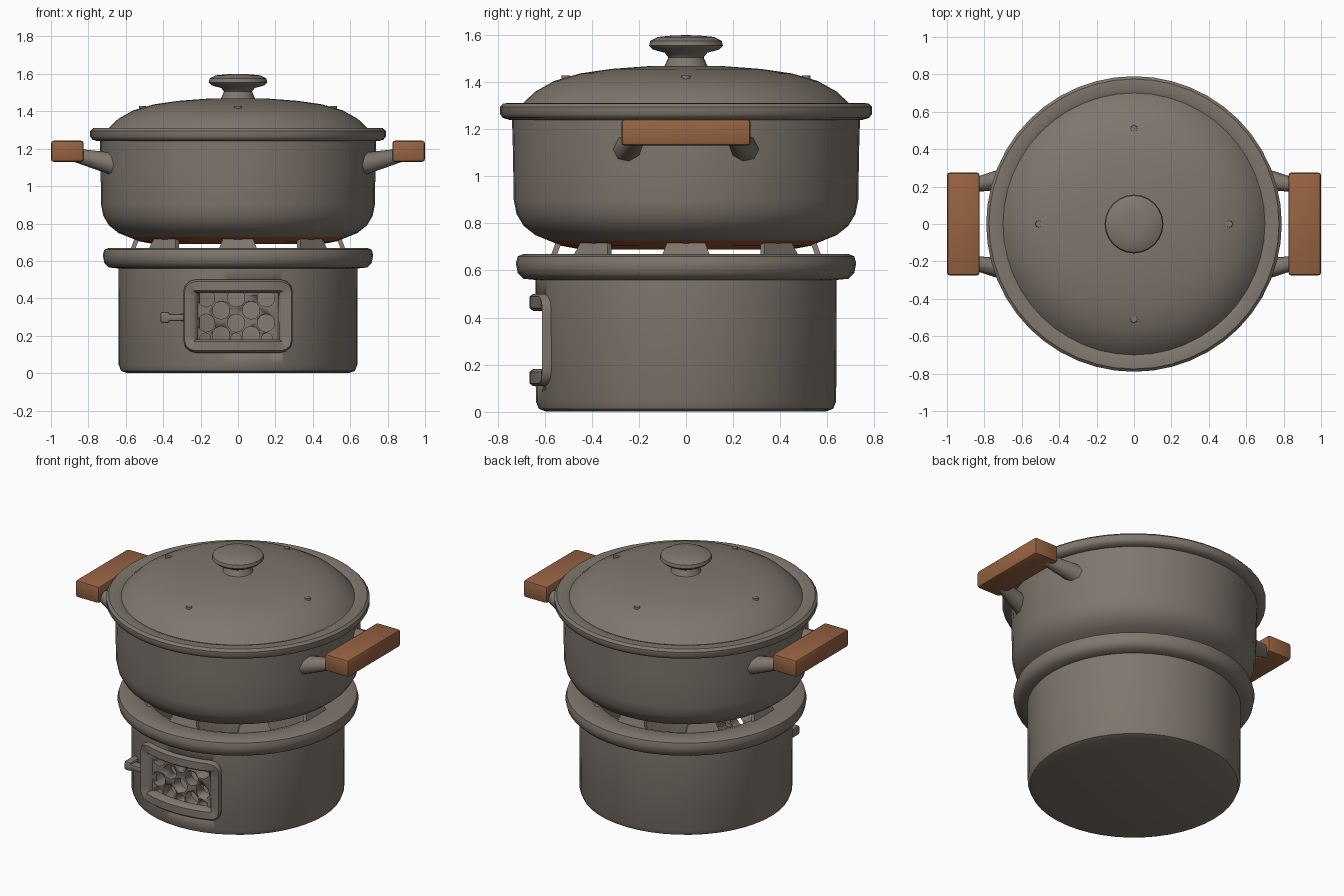
import bpy, bmesh, math
from mathutils import Vector, Matrix

if "Cube" in bpy.data.objects:
    bpy.data.objects.remove(bpy.data.objects["Cube"])


def material(name, rgb):
    m = bpy.data.materials.new(name)
    m.diffuse_color = (*rgb, 1)
    m.use_nodes = True
    m.node_tree.nodes["Principled BSDF"].inputs["Base Color"].default_value = m.diffuse_color
    return m


CLAY = material("warm grey clay", (0.215, 0.185, 0.155))
WOOD = material("brown wood", (0.31, 0.125, 0.055))
EMBER = material("ember orange", (0.30, 0.085, 0.03))


def finish(name, bm, mat, smooth=40):
    bmesh.ops.recalc_face_normals(bm, faces=bm.faces[:])
    me = bpy.data.meshes.new(name)
    bm.to_mesh(me)
    bm.free()
    ob = bpy.data.objects.new(name, me)
    bpy.context.collection.objects.link(ob)
    me.materials.append(mat)
    if smooth:
        bpy.ops.object.select_all(action='DESELECT')
        bpy.context.view_layer.objects.active = ob
        ob.select_set(True)
        bpy.ops.object.shade_smooth_by_angle(angle=math.radians(smooth))
    return ob


def lathe(name, profile, mat, sides=48, smooth=40):
    """Spin an (r, z) profile around the z axis."""
    bm = bmesh.new()
    vs = [bm.verts.new((r, 0, z)) for r, z in profile]
    es = [bm.edges.new(p) for p in zip(vs, vs[1:])]
    bmesh.ops.spin(bm, geom=vs + es, cent=(0, 0, 0), axis=(0, 0, 1),
                   angle=2 * math.pi, steps=sides, use_merge=False)
    bmesh.ops.remove_doubles(bm, verts=bm.verts[:], dist=1e-4)
    return finish(name, bm, mat, smooth)


def box(name, lo, hi, mat, bevel=0.0):
    lo, hi = Vector(lo), Vector(hi)
    bm = bmesh.new()
    bmesh.ops.create_cube(bm, size=1, matrix=Matrix.Translation((lo + hi) / 2)
                          @ Matrix.Diagonal((*(hi - lo), 1)))
    if bevel:
        bmesh.ops.bevel(bm, geom=bm.edges[:], offset=bevel, segments=2,
                        profile=0.5, affect='EDGES')
    return finish(name, bm, mat)


def tube(name, a, b, r1, r2, mat, sides=8):
    """Tapered rod from a to b."""
    a, b = Vector(a), Vector(b)
    rot = (b - a).to_track_quat('Z', 'Y').to_matrix().to_4x4()
    bm = bmesh.new()
    bmesh.ops.create_cone(bm, cap_ends=True, segments=sides, radius1=r1, radius2=r2,
                          depth=(b - a).length,
                          matrix=Matrix.Translation((a + b) / 2) @ rot)
    return finish(name, bm, mat, 50)


def cut(target, cutter):
    mod = target.modifiers.new("cut", 'BOOLEAN')
    mod.operation, mod.solver, mod.object = 'DIFFERENCE', 'EXACT', cutter
    bpy.context.view_layer.objects.active = target
    bpy.ops.object.modifier_apply(modifier=mod.name)
    bpy.data.objects.remove(cutter)


# Stove body: hollow bucket with a thick rim
stove = lathe("stove_body", [
    (0, 0), (0.59, 0), (0.625, 0.012), (0.638, 0.045), (0.64, 0.56), (0.69, 0.565),
    (0.715, 0.59), (0.723, 0.63), (0.715, 0.66), (0.69, 0.67), (0.59, 0.668),
    (0.54, 0.65), (0.52, 0.61), (0.52, 0.10), (0, 0.10)], CLAY)

# Door opening and honeycomb vent holes
cut(stove, box("door_cutter", (-0.235, -0.8, 0.145), (0.215, -0.585, 0.455), CLAY))
holes = []
for row, z in enumerate((0.402, 0.336, 0.268, 0.203)):
    xs = (-0.16, 0, 0.16) if row % 2 == 0 else (-0.08, 0.08)
    holes += [(x, z, 0.048) for x in xs]
holes += [(x, 0.185, 0.03) for x in (-0.165, 0, 0.165)]
for x, z, r in holes:
    cut(stove, tube("vent_cutter", (x - 0.01, -0.8, z), (x - 0.01, -0.4, z), r, r, CLAY, 10))

# Door frame: round bar following the curved wall
corner, pts = 0.03, []
for cx, cz, a0 in ((0.22, 0.435, 0), (-0.22, 0.435, 90), (-0.22, 0.175, 180), (0.22, 0.175, 270)):
    for k in range(4):
        a = math.radians(a0 + k * 30)
        pts.append((cx + corner * math.cos(a), cz + corner * math.sin(a)))
path = []
for (x0, z0), (x1, z1) in zip(pts, pts[1:] + pts[:1]):
    n = 8 if math.hypot(x1 - x0, z1 - z0) > 0.1 else 1
    path += [(x0 + (x1 - x0) * i / n, z0 + (z1 - z0) * i / n) for i in range(n)]
bm = bmesh.new()
rings = []
for i, (x, z) in enumerate(path):
    (xa, za), (xb, zb) = path[i - 1], path[(i + 1) % len(path)]
    out = Vector((zb - za, 0, xa - xb)).normalized()
    c = Vector((x, -math.sqrt(0.635 ** 2 - x * x), z))
    front = Vector((x, c.y, 0)).normalized()
    rings.append([bm.verts.new(c + out * u + front * v) for u, v in
                  ((0.036, -0.03), (0.036, 0.015), (0.024, 0.03), (-0.024, 0.03),
                   (-0.036, 0.015), (-0.036, -0.03))])
for i, ring in enumerate(rings):
    nxt = rings[(i + 1) % len(rings)]
    for j in range(6):
        bm.faces.new((ring[j], ring[(j + 1) % 6], nxt[(j + 1) % 6], nxt[j]))
finish("door_frame", bm, CLAY, 50)

# Door latch
box("latch_bar", (-0.39, -0.60, 0.28), (-0.27, -0.54, 0.315), CLAY, 0.008)
box("latch_end", (-0.415, -0.60, 0.268), (-0.365, -0.48, 0.328), CLAY, 0.012)

# Eight tapered pot supports leaning inward on the rim
for i in range(8):
    bm = bmesh.new()
    bmesh.ops.create_cube(bm, size=1)
    for v in bm.verts:
        top = v.co.z > 0
        v.co = Vector(((0.535 if top else 0.565) + v.co.x * 0.025,
                       v.co.y * (0.15 if top else 0.21), 0.735 if top else 0.655))
    bmesh.ops.rotate(bm, verts=bm.verts[:], matrix=Matrix.Rotation(i * math.pi / 4, 3, 'Z'))
    finish(f"pot_support_{i + 1}", bm, CLAY, 0)

# Pot, with its glowing underside coloured by height
pot = lathe("pot_body", [
    (0, 0.69), (0.45, 0.69), (0.53, 0.705), (0.585, 0.728), (0.64, 0.75), (0.69, 0.79),
    (0.72, 0.84), (0.732, 0.90), (0.735, 1.10), (0.74, 1.27), (0, 1.27)], CLAY)
pot.data.materials.append(EMBER)
for f in pot.data.polygons:
    f.material_index = 1 if f.center.z < 0.72 else 0

# Lid with rim, and its knob
lathe("pot_lid", [
    (0, 1.24), (0.75, 1.24), (0.778, 1.248), (0.79, 1.265), (0.79, 1.295), (0.775, 1.31),
    (0.725, 1.312), (0.70, 1.302), (0.685, 1.318), (0.64, 1.36), (0.56, 1.405),
    (0.45, 1.437), (0.32, 1.456), (0.16, 1.468), (0, 1.47)], CLAY)
lathe("lid_knob", [
    (0, 1.46), (0.095, 1.46), (0.085, 1.482), (0.075, 1.505), (0.09, 1.525), (0.14, 1.538),
    (0.157, 1.555), (0.152, 1.575), (0.12, 1.592), (0.06, 1.598), (0, 1.60)], CLAY, 24)

# Small vent studs on the lid
for i in range(4):
    a = i * math.pi / 2
    x, y = 0.51 * math.cos(a), 0.51 * math.sin(a)
    tube(f"lid_stud_{i + 1}", (x, y, 1.40), (x, y, 1.428), 0.02, 0.018, CLAY)

# Wooden side handles on paired clay brackets
for side, s in (("left", -1), ("right", 1)):
    xs = sorted((s * 0.825, s * 1.0))
    box(f"{side}_handle", (xs[0], -0.275, 1.13), (xs[1], 0.275, 1.243), WOOD, 0.015)
    for end, t in (("front", -1), ("back", 1)):
        tube(f"{side}_{end}_bracket", (s * 0.65, t * 0.25, 1.115), (s * 0.87, t * 0.205, 1.165),
             0.062, 0.036, CLAY)
